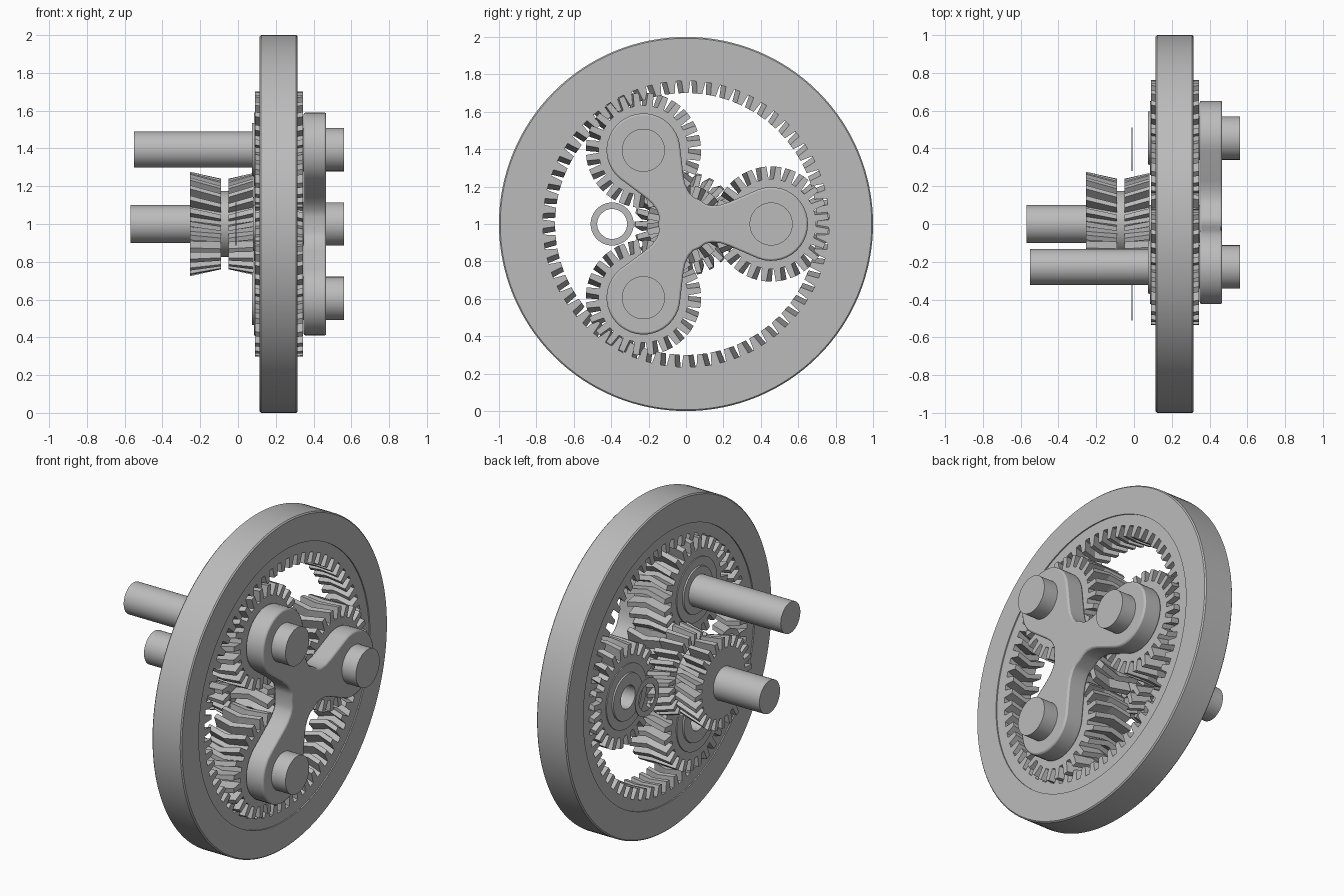
import bpy, bmesh
from math import cos, sin, pi, radians

cube = bpy.data.objects.get("Cube")
if cube:
    bpy.data.objects.remove(cube)

grey = bpy.data.materials.new("plain grey metal")
grey.use_nodes = True
colour = (0.5, 0.5, 0.5, 1)
grey.diffuse_color = colour
grey.node_tree.nodes["Principled BSDF"].inputs["Base Color"].default_value = colour


def finish(name, bm, angle=30):
    bmesh.ops.recalc_face_normals(bm, faces=bm.faces)
    mesh = bpy.data.meshes.new(name)
    bm.to_mesh(mesh)
    bm.free()
    mesh.materials.append(grey)
    ob = bpy.data.objects.new(name, mesh)
    bpy.context.collection.objects.link(ob)
    bpy.ops.object.select_all(action='DESELECT')
    ob.select_set(True)
    bpy.context.view_layer.objects.active = ob
    bpy.ops.object.shade_smooth_by_angle(angle=radians(angle))
    return ob


def bridge(bm, a, b):
    n = len(a)
    for i in range(n):
        j = (i + 1) % n
        bm.faces.new((a[i], a[j], b[j], b[i]))


def loop(bm, x, centre, polar):
    cy, cz = centre
    return [bm.verts.new((x, cy + r * cos(a), cz + r * sin(a))) for r, a in polar]


def lathe(name, centre, profile, closed=False, steps=64):
    """Turn (x, radius) points about an axis along x; open ends get caps."""
    bm = bmesh.new()
    loops = [loop(bm, x, centre, [(r, 2 * pi * i / steps) for i in range(steps)])
             for x, r in profile]
    for a, b in zip(loops, loops[1:]):
        bridge(bm, a, b)
    if closed:
        bridge(bm, loops[-1], loops[0])
    else:
        bm.faces.new(loops[0])
        bm.faces.new(loops[-1])
    return finish(name, bm)


def tooth_outline(teeth, root, tip, phase):
    """Four points per tooth; phase is measured in pitches."""
    pitch = 2 * pi / teeth
    shape = ((root, -0.29), (tip, -0.19), (tip, 0.19), (root, 0.29))
    return [(r, (i + f + phase) * pitch) for i in range(teeth) for r, f in shape]


def gear(name, centre, teeth, bore, sections):
    """Sections are (x, root, tip, phase); bore is the plain circle radius."""
    bm = bmesh.new()
    outlines = [loop(bm, x, centre, tooth_outline(teeth, root, tip, ph))
                for x, root, tip, ph in sections]
    for a, b in zip(outlines, outlines[1:]):
        bridge(bm, a, b)
    first, last = sections[0], sections[-1]
    plain = [loop(bm, s[0], centre,
                  [(bore, a) for _, a in tooth_outline(teeth, 1, 1, s[3])])
             for s in (first, last)]
    bridge(bm, plain[0], outlines[0])
    bridge(bm, plain[1], outlines[-1])
    bridge(bm, plain[0], plain[1])
    return finish(name, bm, 20)


def herringbone(x0, x1, root, tip, phase, shift):
    return [(x0, root, tip, phase), ((x0 + x1) / 2, root, tip, phase + shift),
            (x1, root, tip, phase)]


AXIS = (0, 1)
SHIFT = 0.35

# Outer rim and internal ring gear
lathe("outer_rim", AXIS, [(0.115, 0.83), (0.115, 0.993), (0.122, 1.0), (0.308, 1.0),
                          (0.315, 0.993), (0.315, 0.83)], closed=True, steps=128)
gear("ring_gear", AXIS, 60, 0.835, herringbone(0.122, 0.308, 0.765, 0.70, 0, SHIFT))

# Central sun gear with its pair of tapered gears and drive shaft
gear("sun_gear", AXIS, 15, 0.09, herringbone(0.09, 0.345, 0.145, 0.21, 0, -SHIFT))
gear("rear_tapered_gear", AXIS, 24, 0.09,
     [(-0.255, 0.21, 0.277, 0), (-0.09, 0.18, 0.24, 0.4)])
gear("inner_tapered_gear", AXIS, 24, 0.09,
     [(-0.05, 0.18, 0.24, 0.4), (0.082, 0.205, 0.27, 0)])
lathe("gear_spacer", AXIS, [(-0.1, 0.175), (-0.04, 0.175)])
lathe("drive_shaft", AXIS, [(-0.568, 0.1), (0.36, 0.1)])

# Planet gears, hubs and carrier pins
for name, angle in (("left", 0), ("upper", 2 * pi / 3), ("lower", 4 * pi / 3)):
    centre = (0.455 * cos(angle), 1 + 0.455 * sin(angle))
    gear(name + "_planet_gear", centre, 24, 0.07,
         herringbone(0.09, 0.345, 0.24, 0.308, 0.5, SHIFT))
    lathe(name + "_planet_hub", centre,
          [(0.12, 0.07), (0.075, 0.07), (0.075, 0.14), (0.084, 0.142),
           (0.084, 0.195), (0.12, 0.195)], closed=True)
    lathe(name + "_carrier_pin", centre, [(0.34, 0.115), (0.562, 0.115)])
    if name == "upper":
        lathe("output_shaft", centre, [(-0.55, 0.095), (0.35, 0.095)])

# Three-armed carrier: one arm outline repeated around the axis
arm = [(0.074, -0.128), (0.105, -0.105), (0.14, -0.098), (0.185, -0.102), (0.23, -0.117)]
for i in range(25):
    a = radians(-110 + 220 * i / 24)
    arm.append((0.455 + 0.197 * cos(a), 0.197 * sin(a)))
arm += [(y, -z) for y, z in reversed(arm[1:5])]
bm = bmesh.new()
ends = [[], []]
for k in range(3):
    c, s = cos(2 * pi * k / 3), sin(2 * pi * k / 3)
    for y, z in arm:
        for verts, x in zip(ends, (0.348, 0.467)):
            verts.append(bm.verts.new((x, y * c - z * s, 1 + y * s + z * c)))
bridge(bm, ends[0], ends[1])
for verts in ends:
    bm.faces.new(verts)
carrier = finish("planet_carrier", bm, 40)
bevel = carrier.modifiers.new("Soft edges", 'BEVEL')
bevel.width = 0.01
bevel.segments = 2
bevel.limit_method = 'ANGLE'
bevel.angle_limit = radians(60)

# Thin washers beside the tapered gears
for name, y in (("front_washer", -0.395), ("back_washer", 0.395)):
    lathe(name, (y, 1), [(-0.014, 0.08), (-0.014, 0.115), (-0.009, 0.115),
                         (-0.009, 0.08)], closed=True, steps=48)
